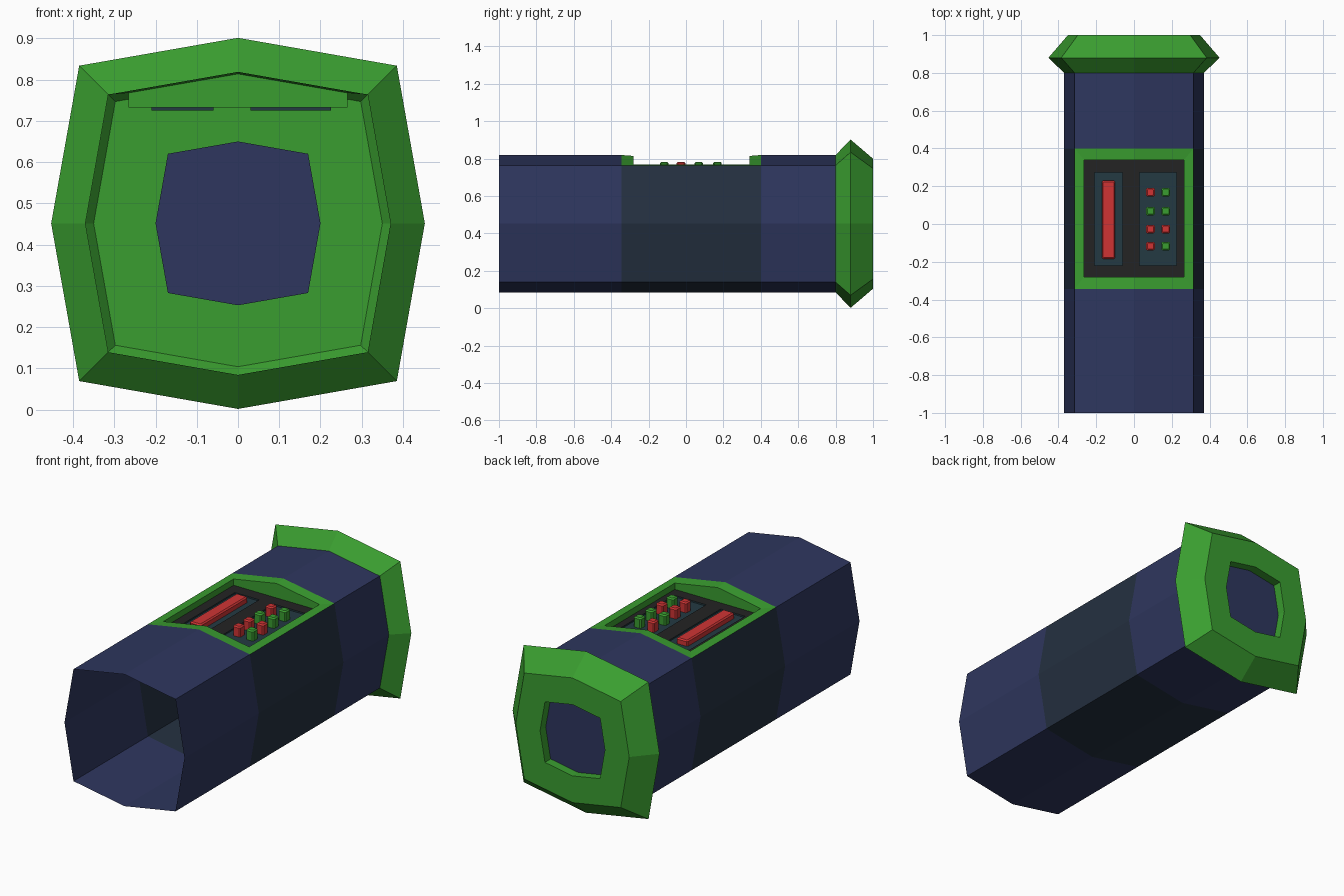
import bpy, bmesh

if "Cube" in bpy.data.objects:
    bpy.data.objects.remove(bpy.data.objects["Cube"])

CZ = 0.4515          # height of the tube axis


def material(name, rgb):
    lin = [c / 12.92 if c <= 0.04045 else ((c + 0.055) / 1.055) ** 2.4
           for c in (v / 255 for v in rgb)]
    m = bpy.data.materials.new(name)
    m.diffuse_color = (*lin, 1)
    m.use_nodes = True
    m.node_tree.nodes["Principled BSDF"].inputs["Base Color"].default_value = m.diffuse_color
    return m


NAVY = material("navy", (46, 54, 94))
SLATE = material("dark slate", (36, 48, 64))
GREEN = material("green", (58, 158, 48))
CHARCOAL = material("charcoal", (35, 35, 35))
TEAL = material("dark teal", (35, 58, 66))
RED = material("red", (208, 52, 52))


def octagon(r, y):
    """Boxy octagon around the tube axis, starting at the top point."""
    d = 0.85 * r
    pts = [(0, r), (d, d), (r, 0), (d, -d), (0, -r), (-d, -d), (-r, 0), (-d, d)]
    return [(x, y, CZ + z * 0.993) for x, z in pts]


def loft(name, loops, mats, skip=lambda ring, side: False, pick=lambda ring: 0, cap=None):
    """Join equal loops with quads; cap is the material index closing the last loop."""
    bm = bmesh.new()
    rings = [[bm.verts.new(p) for p in loop] for loop in loops]
    n = len(loops[0])
    for k in range(len(rings) - 1):
        for i in range(n):
            if skip(k, i):
                continue
            a, b, j = rings[k], rings[k + 1], (i + 1) % n
            bm.faces.new((a[i], a[j], b[j], b[i])).material_index = pick(k)
    if cap is not None:
        bm.faces.new(rings[-1]).material_index = cap
    bmesh.ops.delete(bm, geom=[v for v in bm.verts if not v.link_faces], context='VERTS')
    bmesh.ops.recalc_face_normals(bm, faces=bm.faces)
    return finish(name, bm, mats)


def finish(name, bm, mats):
    me = bpy.data.meshes.new(name)
    bm.to_mesh(me)
    bm.free()
    for m in mats:
        me.materials.append(m)
    ob = bpy.data.objects.new(name, me)
    bpy.context.collection.objects.link(ob)
    return ob


def rect(x0, x1, y0, y1, z, c=0.0):
    """Rectangle loop with corners cut by c."""
    return [(x0 + c, y0, z), (x1 - c, y0, z), (x1, y0 + c, z), (x1, y1 - c, z),
            (x1 - c, y1, z), (x0 + c, y1, z), (x0, y1 - c, z), (x0, y0 + c, z)]


# open tube: dark middle band whose two top faces are left out for the control panel
Y0, Y1 = -0.345, 0.40
loft("tube", [octagon(0.37, y) for y in (-1, Y0, Y1, 0.80)], [NAVY, SLATE],
     skip=lambda k, i: k == 1 and i in (0, 7), pick=lambda k: 1 if k == 1 else 0)

# flared end cap with a recessed navy window
loft("end_cap", [octagon(r, y) for r, y in
                 ((0.37, 0.80), (0.453, 0.88), (0.35, 1.0), (0.20, 1.0), (0.20, 0.95))],
     [GREEN, NAVY], cap=1)

# green frame following the roof, with walls going down to the panel plate
ridge = CZ + 0.37 * 0.993
eave = CZ + 0.85 * 0.37 * 0.993


def frame_loop(x, y0, y1, zr, ze):
    return [(-x, y0, ze), (0, y0, zr), (x, y0, ze), (x, y1, ze), (0, y1, zr), (-x, y1, ze)]


PZ, SZ = 0.733, 0.725      # plate and sunken panel heights
frame = loft("panel_frame", [frame_loop(0.85 * 0.37, Y0, Y1, ridge, eave),
                             frame_loop(0.265, -0.28, 0.34, ridge - 0.005, eave + 0.004),
                             frame_loop(0.265, -0.28, 0.34, PZ, PZ)], [GREEN])
for f in frame.data.polygons:      # make the roof strips face up
    if f.normal.z < -0.5:
        frame.data.flip_normals()
        break

# charcoal plate with two sunken teal panels
bm = bmesh.new()
xs = [-0.265, -0.21, -0.06, 0.03, 0.225, 0.265]
ys = [-0.28, -0.22, 0.272, 0.34]
grid = [[bm.verts.new((x, y, PZ)) for x in xs] for y in ys]
for j in range(3):
    for i in range(5):
        a, b, c, d = grid[j][i], grid[j][i + 1], grid[j + 1][i + 1], grid[j + 1][i]
        if j == 1 and i in (1, 3):
            low = [bm.verts.new((v.co.x, v.co.y, SZ)) for v in (a, b, c, d)]
            bm.faces.new(low).material_index = 1
            top = (a, b, c, d)
            for s in range(4):
                t = (s + 1) % 4
                bm.faces.new((top[s], top[t], low[t], low[s])).material_index = 1
        else:
            bm.faces.new((a, b, c, d))
finish("panel_plate", bm, [CHARCOAL, TEAL])


def key(name, x0, x1, y0, y1, z, mat):
    """Raised key with chamfered top edges."""
    e = 0.007
    loft(name, [rect(x0, x1, y0, y1, SZ, e), rect(x0, x1, y0, y1, z - e, e),
                rect(x0 + e, x1 - e, y0 + e, y1 - e, z, e * 0.6)], [mat], cap=0)


# long red bar and two columns of buttons
key("red_bar", -0.17, -0.10, -0.185, 0.23, 0.757, RED)
rows = [(0.168, RED, GREEN), (0.068, GREEN, GREEN), (-0.027, RED, RED), (-0.117, RED, GREEN)]
for n, (y, left, right) in enumerate(rows):
    for x, mat, side in ((0.087, left, "left"), (0.168, right, "right")):
        key(f"button_{side}_{n + 1}", x - 0.023, x + 0.023, y - 0.023, y + 0.023, 0.782, mat)
